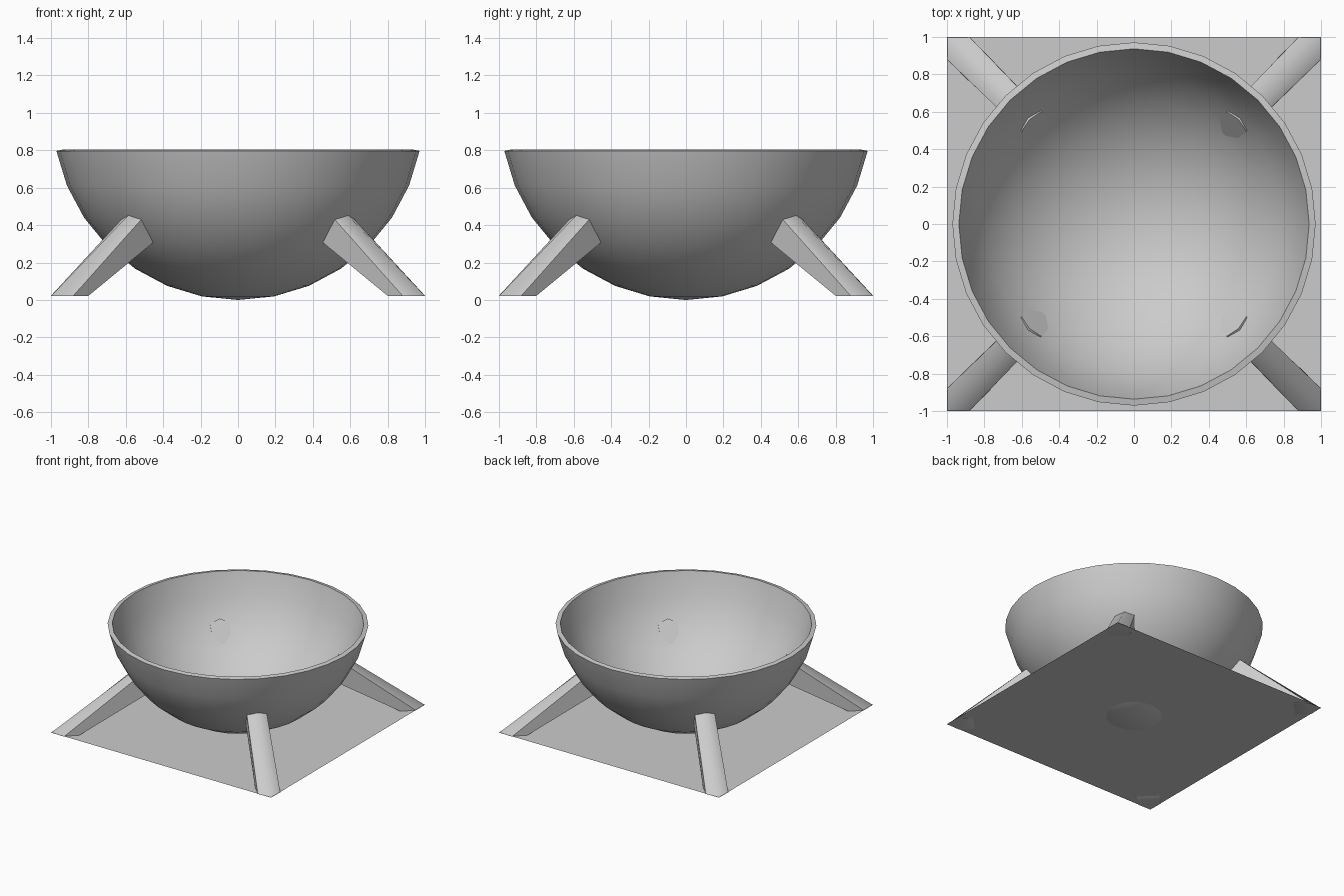
import bpy, bmesh, math

if "Cube" in bpy.data.objects:
    bpy.data.objects.remove(bpy.data.objects["Cube"])


def make(name, bm, smooth=None):
    bmesh.ops.recalc_face_normals(bm, faces=bm.faces)
    me = bpy.data.meshes.new(name)
    bm.to_mesh(me)
    bm.free()
    ob = bpy.data.objects.new(name, me)
    bpy.context.collection.objects.link(ob)
    if smooth:
        bpy.ops.object.select_all(action='DESELECT')
        ob.select_set(True)
        bpy.context.view_layer.objects.active = ob
        bpy.ops.object.shade_smooth_by_angle(angle=math.radians(smooth))
    return ob


# Bowl: lower part of a 32-sided sphere, spun as a closed shell profile
R, T, C = 0.99, 0.035, 0.99
angles = [math.radians(11.25 * i) for i in range(8)]
profile = [(R * math.sin(a), C - R * math.cos(a)) for a in angles]
profile += [((R - T) * math.sin(a), C - (R - T) * math.cos(a) + 0.0)
            for a in reversed(angles)]
bm = bmesh.new()
verts = [bm.verts.new((r, 0, z)) for r, z in profile]
edges = [bm.edges.new(p) for p in zip(verts, verts[1:])]
bmesh.ops.spin(bm, geom=verts + edges, cent=(0, 0, 0), axis=(0, 0, 1),
               angle=math.tau, steps=32)
bmesh.ops.remove_doubles(bm, verts=bm.verts, dist=0.0005)
make("bowl", bm, 40)

# Legs: five-sided struts from the base corners, ends just showing in the bowl
# (distance along diagonal, sideways offset, height)
foot = [(1.412, 0, .022), (1.33, .085, .022), (1.216, .085, .022),
        (1.216, -.085, .022), (1.33, -.085, .022)]
head = [(.79, 0, .482), (.775, .075, .455), (.68, .065, .322),
        (.68, -.065, .322), (.775, -.075, .455)]
for k, name in enumerate(["back_right", "back_left", "front_left", "front_right"]):
    t = math.pi / 4 + k * math.pi / 2
    c, s = math.cos(t), math.sin(t)
    bm = bmesh.new()
    lo, hi = [[bm.verts.new((d * c - p * s, d * s + p * c, z)) for d, p, z in ring]
              for ring in (foot, head)]
    for i in range(5):
        j = (i + 1) % 5
        bm.faces.new((lo[i], lo[j], hi[j], hi[i]))
    bm.faces.new(lo)
    bm.faces.new(hi)
    make(name + "_leg", bm, 62)

# Base sheet, with the bowl's underside dipping through it
bm = bmesh.new()
bm.faces.new([bm.verts.new((x, y, 0.024))
              for x, y in ((-1, -1), (1, -1), (1, 1), (-1, 1))])
make("base_sheet", bm)
